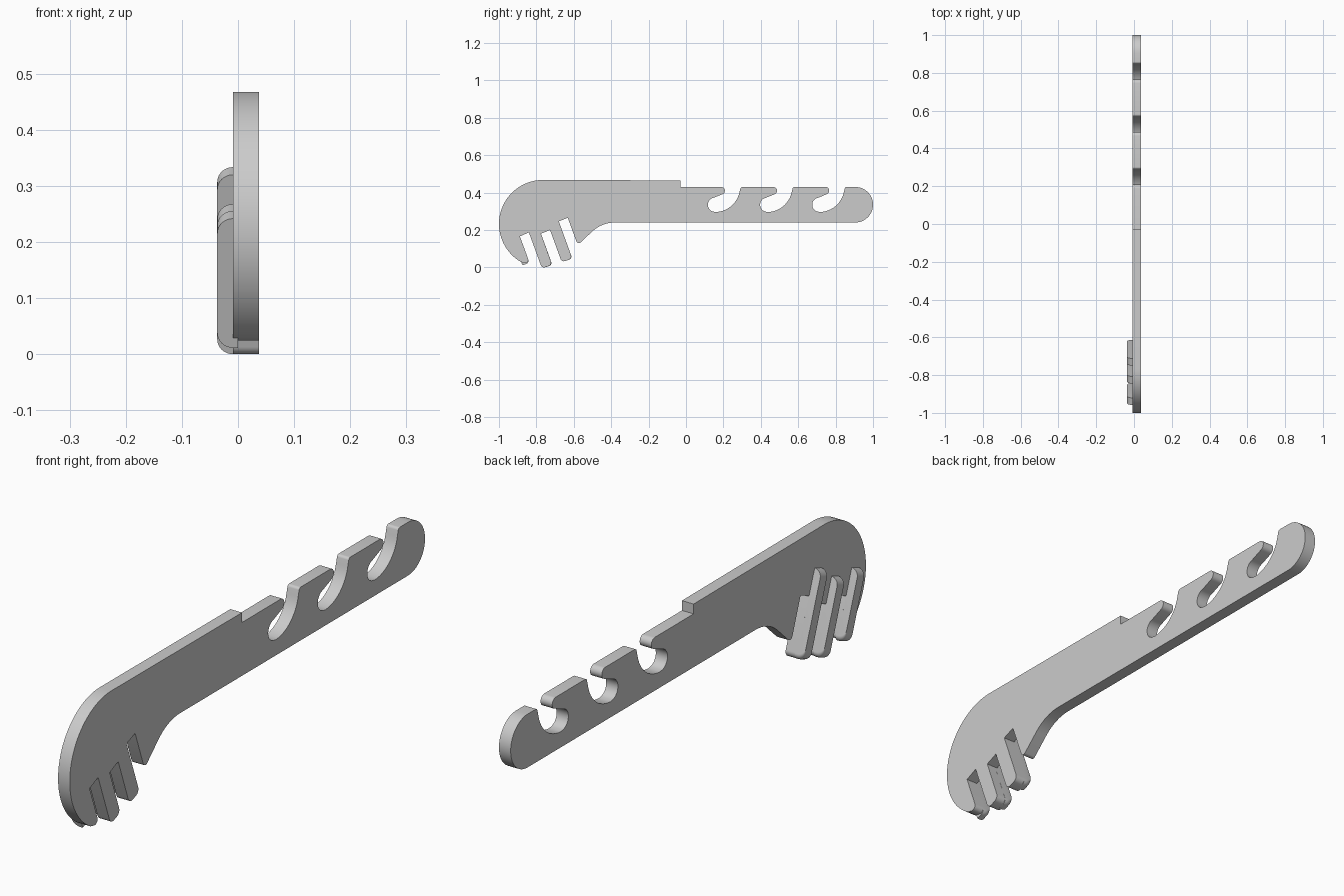
import bpy
import bmesh
from math import sin, cos, radians, pi
from mathutils import Vector

old = bpy.data.objects.get("Cube")
if old:
    bpy.data.objects.remove(old, do_unlink=True)

grey = bpy.data.materials.new("light grey")
grey.use_nodes = True
colour = (0.6, 0.6, 0.6, 1)
grey.diffuse_color = colour
grey.node_tree.nodes["Principled BSDF"].inputs["Base Color"].default_value = colour

BACK, FRONT, RIB = -0.009, 0.037, -0.037   # thickness levels along x
DOWN = Vector((sin(radians(20)), -cos(radians(20))))   # tooth direction in (y, z)
ACROSS = Vector((-DOWN.y, DOWN.x))


def arc(cy, cz, r, a0, a1, steps=12):
    """Sharp outline points along an arc, angles in degrees."""
    angles = [radians(a0 + (a1 - a0) * i / steps) for i in range(steps + 1)]
    return [(cy + r * cos(a), cz + r * sin(a), 0) for a in angles]


def rounded(corners, steps=8):
    """Turn (y, z, radius) corners into a filleted outline."""
    out = []
    for i, (y, z, r) in enumerate(corners):
        p = Vector((y, z))
        if r == 0:
            out.append(p)
            continue
        u = (Vector(corners[i - 1][:2]) - p).normalized()
        v = (Vector(corners[(i + 1) % len(corners)][:2]) - p).normalized()
        half = u.angle(v) / 2
        centre = p + (u + v).normalized() * r / sin(half)
        tangent = r * cos(half) / sin(half)
        a, b = p + u * tangent - centre, p + v * tangent - centre
        for k in range(steps + 1):
            t = k / steps
            sweep = pi - 2 * half
            w = (a * sin((1 - t) * sweep) + b * sin(t * sweep)) / sin(sweep)
            out.append(centre + w)
    return out


def loft(name, layers):
    """Skin a stack of (x, outline) layers into a capped solid."""
    bm = bmesh.new()
    rings = [[bm.verts.new((x, p.x, p.y)) for p in pts] for x, pts in layers]
    n = len(rings[0])
    for lower, upper in zip(rings, rings[1:]):
        for i in range(n):
            j = (i + 1) % n
            bm.faces.new((lower[i], lower[j], upper[j], upper[i]))
    bm.faces.new(rings[0])
    bm.faces.new(rings[-1])
    bmesh.ops.recalc_face_normals(bm, faces=bm.faces)
    mesh = bpy.data.meshes.new(name)
    bm.to_mesh(mesh)
    bm.free()
    mesh.materials.append(grey)
    obj = bpy.data.objects.new(name, mesh)
    bpy.context.collection.objects.link(obj)
    bpy.ops.object.select_all(action='DESELECT')
    obj.select_set(True)
    bpy.context.view_layer.objects.active = obj
    bpy.ops.object.shade_smooth_by_angle(angle=radians(30))


def tooth_end(start, length, width):
    """Two rounded corners at the free end of a tooth."""
    left = Vector(start) + DOWN * length
    right = left + ACROSS * width
    return [(*left, 0.02), (*right, 0.02)]


# Handle: straight underside and rounded far end
outline = [(-0.45, 0.24, 0.178)]
outline += arc(0.905, 0.335, 0.095, -90, 90, 24)

# Three hooked notches, far one first
for i in (2, 1, 0):
    s = 0.279 * i
    outline.append((0.293 + s, 0.43, 0.011))
    outline += arc(0.155 + s, 0.43, 0.134, -12, -88)
    outline += arc(0.155 + s, 0.335, 0.038, -90, -260, 16)
    outline += arc(0.188 + s, 0.41, 0.02, -75, 90)

# Step, thick grip and round head
outline += [(-0.03, 0.43, 0), (-0.03, 0.465, 0)]
outline += arc(-0.765, 0.2325, 0.235, 90, 240, 36)

# Toothed mouth: slots between the teeth
slot_left = [(-0.888, 0.166), (-0.775, 0.18), (-0.68, 0.246)]
slot_right = [(-0.84, 0.187), (-0.727, 0.2), (-0.632, 0.265)]
outline.append((-0.834, 0.018, 0.016))
outline += [(*slot_left[0], 0), (*slot_right[0], 0)]
outline += tooth_end(slot_right[0], 0.205, 0.058)
outline += [(*slot_left[1], 0), (*slot_right[1], 0)]
outline += tooth_end(slot_right[1], 0.184, 0.06)
outline += [(*slot_left[2], 0), (*slot_right[2], 0)]
outline.append((-0.579, 0.119, 0.014))

plate = rounded(outline)
loft("plate", [(BACK, plate), (FRONT, plate)])

# Ribs: raised bars along the teeth with rounded ends
rib_width = 0.04
height = BACK - RIB
rib_ends = [(0.095, 0.15), (0.093, 0.177), (0.093, 0.211)]   # reach above, below slot
for name, anchor, (above, below) in zip(("front", "middle", "rear"), slot_left, rib_ends):
    edge = Vector(anchor)

    def section(trim):
        top = edge - DOWN * (above - trim)
        bottom = edge + DOWN * (below - trim)
        side = ACROSS * rib_width
        return rounded([(*top, 0), (*(top - side), 0),
                        (*(bottom - side), 0), (*bottom, 0.018)])

    layers = [(0, section(0))]
    for k in range(9):
        a = radians(90 * k / 8)
        layers.append((BACK - height * sin(a), section(height * (1 - cos(a)))))
    loft(name + "_rib", layers)
